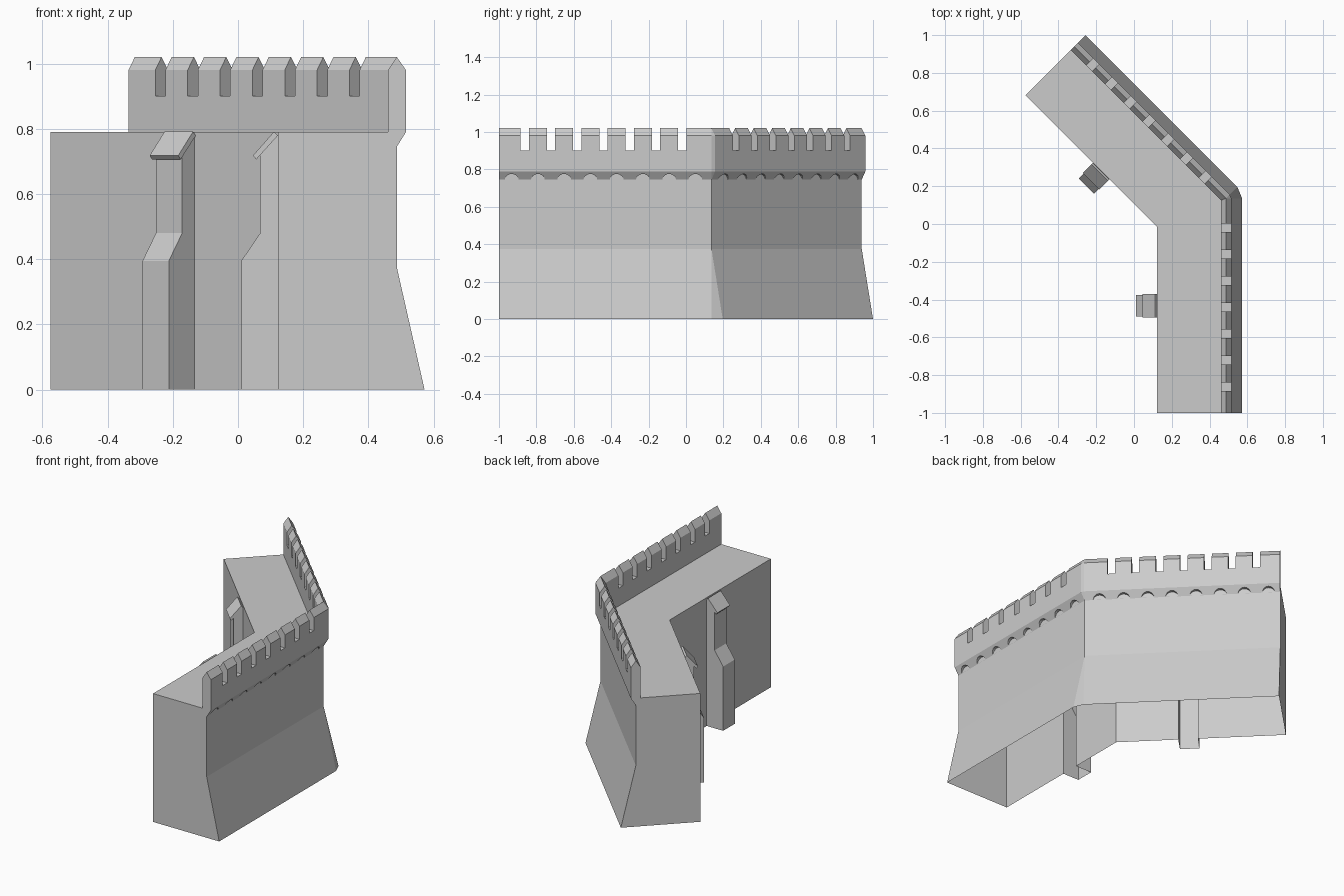
import bpy, bmesh, math
from mathutils import Vector

if "Cube" in bpy.data.objects:
    bpy.data.objects.remove(bpy.data.objects["Cube"])

CX, CY, L = 0.122, -0.015, 0.985     # inner corner of the bend, leg length
R = math.sqrt(0.5)
WALL_D = 0.365                       # thickness of the plain upper wall


def place(leg, s, d, z):
    """s = distance from the bend along a leg, d = offset outwards from the inner face."""
    if leg == 0:
        return Vector((CX + d, CY - s, z))
    return Vector((CX + (d - s) * R, CY + (d + s) * R, z))


def loft(bm, rings):
    """Skin a list of equal-length closed rings, with end caps."""
    vs = [[bm.verts.new(p) for p in r] for r in rings]
    n = len(rings[0])
    for a, b in zip(vs, vs[1:]):
        for i in range(n):
            j = (i + 1) % n
            bm.faces.new((a[i], a[j], b[j], b[i]))
    bm.faces.new(vs[0][::-1])
    bm.faces.new(vs[-1])


def finish(name, bm):
    bmesh.ops.remove_doubles(bm, verts=bm.verts, dist=1e-5)
    bmesh.ops.recalc_face_normals(bm, faces=bm.faces)
    me = bpy.data.meshes.new(name)
    bm.to_mesh(me)
    bm.free()
    ob = bpy.data.objects.new(name, me)
    bpy.context.collection.objects.link(ob)
    return ob


def along_s(bm, leg, profile, s0, s1):
    loft(bm, [[place(leg, s, d, z) for d, z in profile] for s in (s0, s1)])


def along_d(bm, leg, profile, d0, d1):
    loft(bm, [[place(leg, s, d, z) for s, z in profile] for d in (d0, d1)])


def boolean(ob, tool, op):
    m = ob.modifiers.new(op, 'BOOLEAN')
    m.operation, m.solver, m.object = op, 'EXACT', tool
    bpy.context.view_layer.objects.active = ob
    bpy.ops.object.modifier_apply(modifier=m.name)
    bpy.data.objects.remove(tool, do_unlink=True)


# Wall: cross-section with splayed foot, corbel and ridged parapet, bent by 45 degrees
section = [(0, 0), (0.45, 0), (WALL_D, 0.375), (WALL_D, 0.745), (0.393, 0.79), (0.393, 0.98),
           (0.365, 1.02), (0.338, 0.98), (0.338, 0.79), (0, 0.79)]


def bend_s(d):
    return -min(d, WALL_D) * math.tan(math.pi / 8)


bm = bmesh.new()
loft(bm, [[place(0, L, d, z) for d, z in section],
          [place(0, bend_s(d), d, z) for d, z in section],
          [place(1, bend_s(d), d, z) for d, z in section],
          [place(1, L, d, z) for d, z in section]])
wall = finish("wall", bm)

# Stepped buttresses on the inner side of each leg
shaft = [(0.06, 0), (-0.112, 0), (-0.112, 0.395), (-0.054, 0.48), (-0.054, 0.72),
         (0, 0.781), (0.06, 0.781)]
cap = [(-0.076, 0.718), (-0.012, 0.791), (0, 0.779), (-0.066, 0.706)]
bm = bmesh.new()
for leg in (0, 1):
    along_s(bm, leg, shaft, 0.4175 - 0.057, 0.4175 + 0.057)
boolean(wall, finish("buttress_shafts", bm), 'UNION')
for leg in (0, 1):
    bm = bmesh.new()
    along_s(bm, leg, cap, 0.4175 - 0.062, 0.4175 + 0.062)
    finish("buttress_cap", bm)

# Crenel gaps and small corbel arches, cut in rows along both legs
bm = bmesh.new()
for leg in (0, 1):
    for i in range(7):
        s = L - 0.138 - 0.1403 * i
        along_d(bm, leg, [(s - .022, .9), (s + .022, .9), (s + .022, 1.1), (s - .022, 1.1)],
                0.32, 0.42)
    for i in range(8):
        s = L - 0.068 - 0.1403 * i
        arch = [(s + 0.038 * math.cos(a), 0.74 + 0.036 * math.sin(a))
                for a in (math.pi * k / 8 for k in range(9))]
        along_d(bm, leg, arch, WALL_D + 0.0005, 0.45)
boolean(wall, finish("cutters", bm), 'DIFFERENCE')

# The underside is open
bm = bmesh.new()
bm.from_mesh(wall.data)
bottom = [f for f in bm.faces if all(abs(v.co.z) < 1e-4 for v in f.verts)]
bmesh.ops.delete(bm, geom=bottom, context='FACES')
bm.to_mesh(wall.data)
bm.free()
